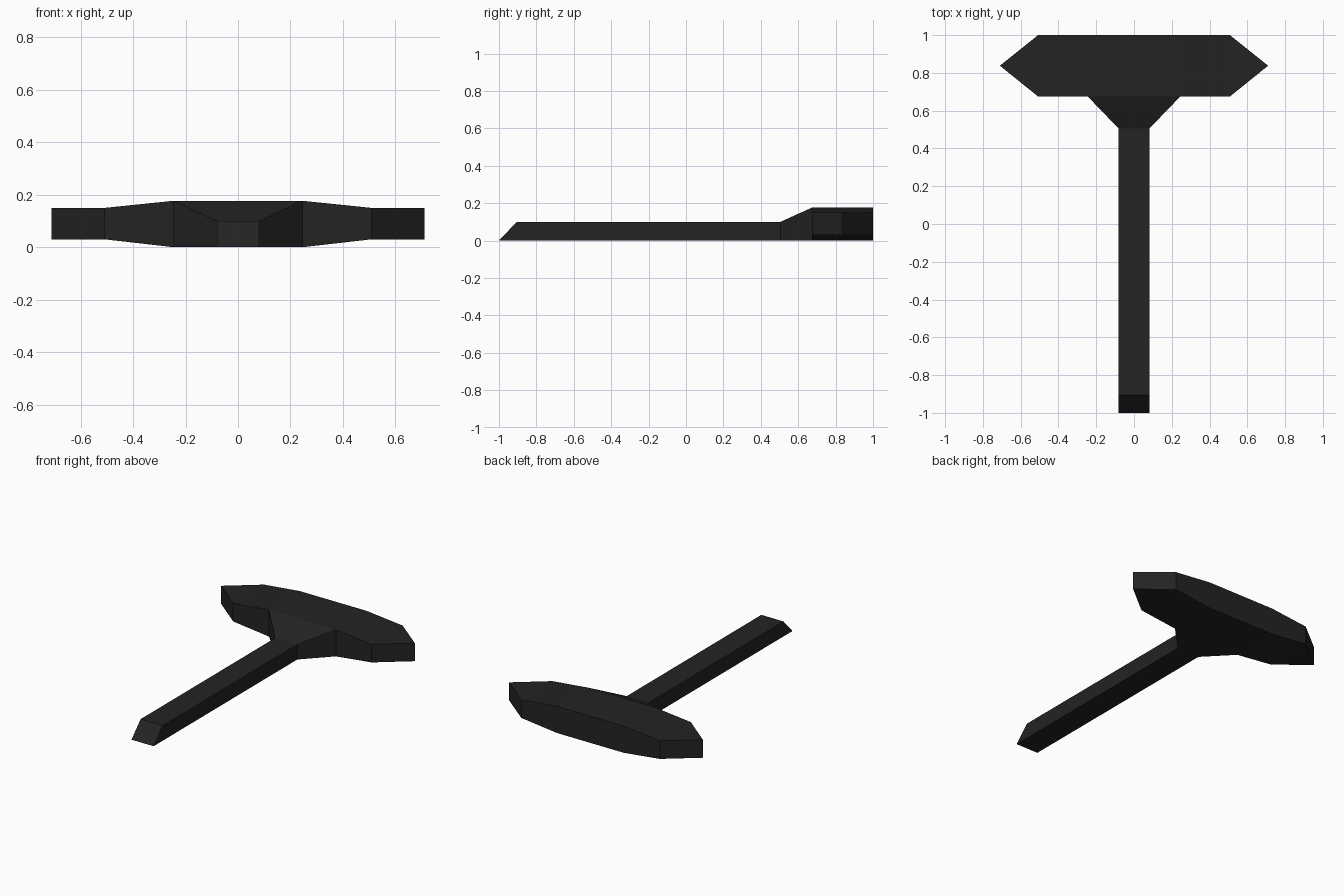
import bpy, bmesh

if "Cube" in bpy.data.objects:
    bpy.data.objects.remove(bpy.data.objects["Cube"])

black = bpy.data.materials.new("matte_black")
black.diffuse_color = (0.017, 0.017, 0.017, 1)
black.use_nodes = True
black.node_tree.nodes["Principled BSDF"].inputs["Base Color"].default_value = black.diffuse_color


def loft(name, rings, cap_start=False, skip=()):
    """Skin four-point rings; skip holds (segment, side) pairs hidden inside a joint."""
    bm = bmesh.new()
    loops = [[bm.verts.new(p) for p in ring] for ring in rings]
    for i, (a, b) in enumerate(zip(loops, loops[1:])):
        for k in range(4):
            if (i, k) not in skip:
                n = (k + 1) % 4
                bm.faces.new((a[k], a[n], b[n], b[k]))
    if cap_start:
        bm.faces.new(loops[0])
    # Merge collapsed rings into pointed tips
    bmesh.ops.remove_doubles(bm, verts=bm.verts, dist=1e-5)
    bmesh.ops.recalc_face_normals(bm, faces=bm.faces)
    mesh = bpy.data.meshes.new(name)
    bm.to_mesh(mesh)
    bm.free()
    mesh.materials.append(black)
    obj = bpy.data.objects.new(name, mesh)
    bpy.context.collection.objects.link(obj)
    return obj


def head_ring(x, y0, y1, z0, z1):
    return [(x, y0, z0), (x, y0, z1), (x, y1, z1), (x, y1, z0)]


def handle_ring(w, y_low, y_top, z):
    return [(-w, y_low, 0), (w, y_low, 0), (w, y_top, z), (-w, y_top, z)]


# Head: thick middle tapering to pointed ends, open where the neck joins
half = [(0.245, 0.675, 1, 0, 0.177), (0.508, 0.675, 1, 0.03, 0.15),
        (0.71, 0.838, 0.838, 0.03, 0.15)]
head = loft("head",
            [head_ring(-s[0], *s[1:]) for s in reversed(half)]
            + [head_ring(*s) for s in half], skip={(2, 0)})

# Handle: slanted end, straight grip, neck flaring into the head
handle = loft("handle", [handle_ring(0.081, -1, -0.905, 0.1),
                         handle_ring(0.081, 0.505, 0.505, 0.1),
                         handle_ring(0.245, 0.675, 0.675, 0.177)], cap_start=True)

# Make sure the open shells face outwards
for obj, axis in ((head, 2), (handle, 2)):
    top = max(obj.data.polygons, key=lambda p: p.center[axis])
    if top.normal[axis] < 0:
        obj.data.flip_normals()
